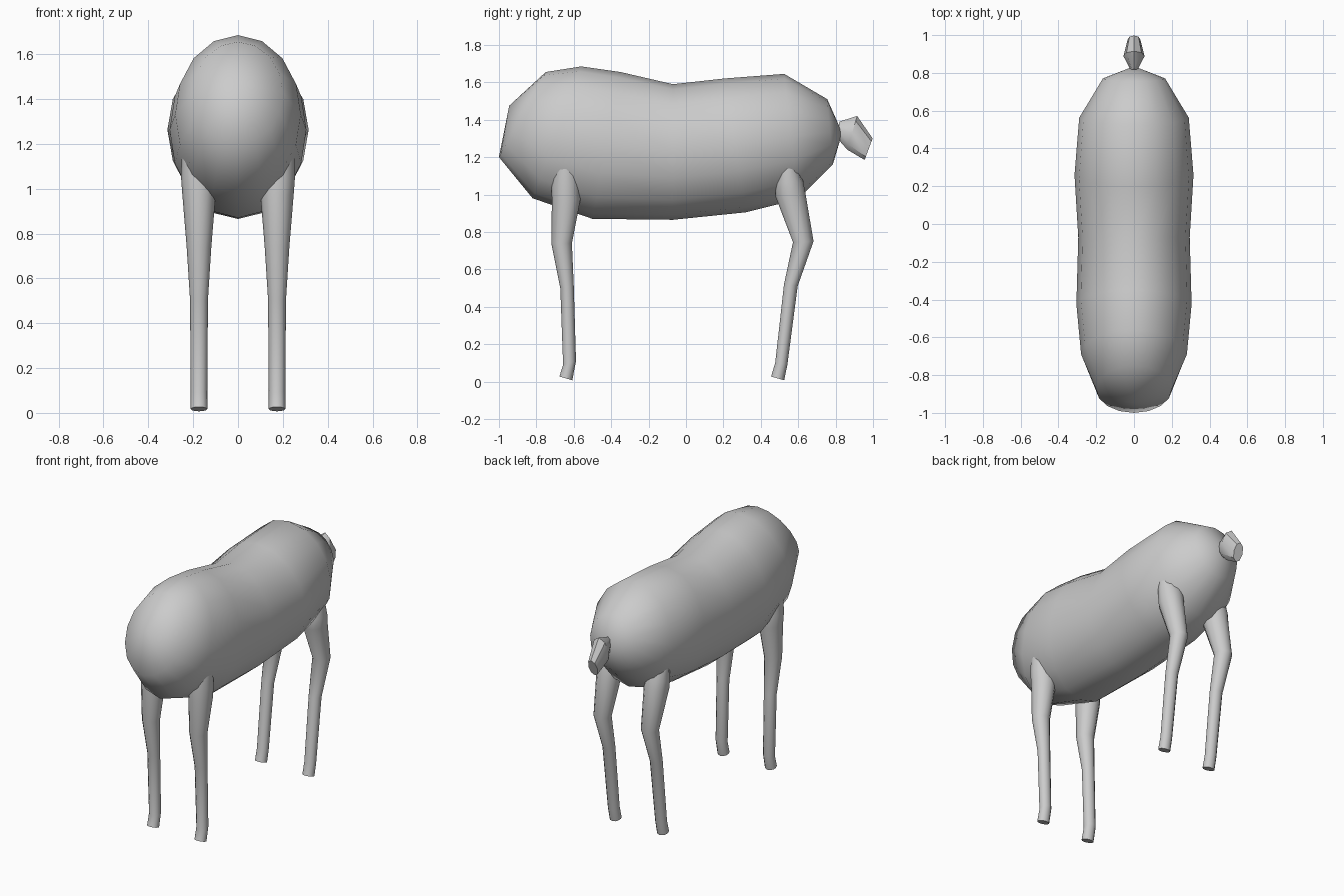
import bpy, bmesh
from math import sin, cos, pi


def loft(name, rings, sides, x=0.0, angle=40):
    """Skin elliptical rings, each given as (y1, z1, y2, z2, half width)."""
    bm = bmesh.new()
    loops = []
    for y1, z1, y2, z2, w in rings:
        cy, cz, dy, dz = (y1 + y2) / 2, (z1 + z2) / 2, (y2 - y1) / 2, (z2 - z1) / 2
        if w == 0:  # pole
            loops.append([bm.verts.new((x, cy, cz))] * sides)
            continue
        loops.append([bm.verts.new((x + w * sin(2 * pi * i / sides),
                                    cy + dy * cos(2 * pi * i / sides),
                                    cz + dz * cos(2 * pi * i / sides)))
                      for i in range(sides)])
    for a, b in zip(loops, loops[1:]):
        for i in range(sides):
            j = (i + 1) % sides
            bm.faces.new(list(dict.fromkeys((a[i], a[j], b[j], b[i]))))
    for ring, end in ((rings[0], loops[0]), (rings[-1], loops[-1])):
        if ring[4] > 0:
            bm.faces.new(end)
    bmesh.ops.recalc_face_normals(bm, faces=bm.faces)
    mesh = bpy.data.meshes.new(name)
    bm.to_mesh(mesh)
    bm.free()
    obj = bpy.data.objects.new(name, mesh)
    bpy.context.collection.objects.link(obj)
    bpy.ops.object.select_all(action='DESELECT')
    obj.select_set(True)
    bpy.context.view_layer.objects.active = obj
    bpy.ops.object.shade_smooth_by_angle(angle=angle * pi / 180)
    return obj


# Torso: bottom point, top point, half width, from chest to rump
loft("body", [
    (-0.945, 1.475, -0.945, 1.475, 0),
    (-1.00, 1.20, -0.75, 1.655, 0.20),
    (-0.82, 0.98, -0.56, 1.685, 0.28),
    (-0.50, 0.87, -0.35, 1.655, 0.305),
    (-0.07, 0.865, -0.07, 1.59, 0.295),
    (0.32, 0.905, 0.20, 1.62, 0.315),
    (0.60, 0.975, 0.525, 1.645, 0.29),
    (0.785, 1.16, 0.755, 1.51, 0.165),
    (0.835, 1.33, 0.835, 1.33, 0)], 16, angle=60)

# Tail: flattened stub
loft("tail", [
    (0.81, 1.30, 0.82, 1.39, 0.018),
    (0.862, 1.24, 0.915, 1.42, 0.056),
    (0.955, 1.185, 0.998, 1.30, 0.034)], 8)

# Legs: front point, back point, half width, from top to hoof
front = [
    (-0.71, 1.15, -0.57, 1.15, 0.078),
    (-0.72, 1.05, -0.565, 1.05, 0.08),
    (-0.717, 0.97, -0.565, 0.97, 0.074),
    (-0.72, 0.74, -0.61, 0.74, 0.055),
    (-0.672, 0.50, -0.60, 0.51, 0.04),
    (-0.657, 0.09, -0.588, 0.11, 0.037),
    (-0.677, 0.027, -0.608, 0.007, 0.037)]
hind = [
    (0.49, 1.14, 0.60, 1.14, 0.078),
    (0.476, 1.06, 0.627, 1.07, 0.08),
    (0.478, 0.99, 0.638, 1.01, 0.076),
    (0.572, 0.745, 0.682, 0.75, 0.055),
    (0.524, 0.52, 0.597, 0.51, 0.04),
    (0.477, 0.10, 0.542, 0.09, 0.037),
    (0.455, 0.027, 0.525, 0.007, 0.037)]
for side, x in (("right", 0.174), ("left", -0.174)):
    loft("front_leg_" + side, front, 12, x)
    loft("hind_leg_" + side, hind, 12, x)
